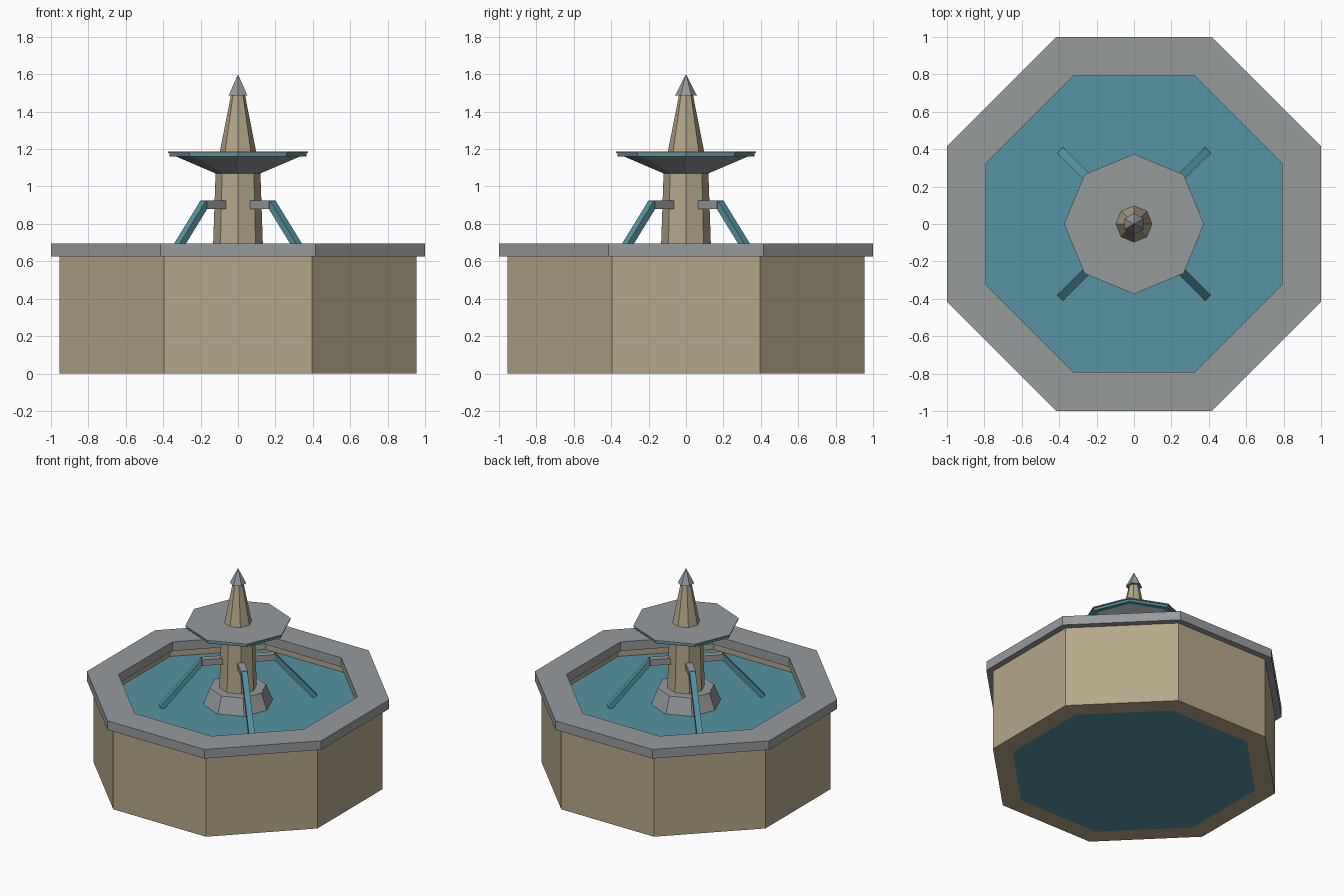
import bpy
import bmesh
from math import pi, cos, sin, atan2, hypot
from mathutils import Matrix, Vector

cube = bpy.data.objects.get("Cube")
if cube:
    bpy.data.objects.remove(cube, do_unlink=True)


def material(name, colour):
    m = bpy.data.materials.new(name)
    m.use_nodes = True
    m.diffuse_color = (*colour, 1)
    m.node_tree.nodes["Principled BSDF"].inputs["Base Color"].default_value = (*colour, 1)
    return m


SAND = material("sandstone", (0.46, 0.385, 0.25))
GREY = material("grey stone", (0.31, 0.325, 0.335))
WATER = material("water blue", (0.09, 0.29, 0.36))

FLAT = pi / 8                # turns an octagon so its flats face the axes
CORNER = 1 / cos(FLAT)       # octagon flat distance to corner radius


def finish(name, bm, mat):
    bmesh.ops.recalc_face_normals(bm, faces=bm.faces)
    mesh = bpy.data.meshes.new(name)
    bm.to_mesh(mesh)
    bm.free()
    mesh.materials.append(mat)
    obj = bpy.data.objects.new(name, mesh)
    bpy.context.collection.objects.link(obj)
    return obj


def frustum(name, mat, r1, r2, z1, z2, sides=8, turn=0.0):
    """Tapered solid prism between two heights."""
    bm = bmesh.new()
    place = Matrix.Translation((0, 0, (z1 + z2) / 2)) @ Matrix.Rotation(turn, 4, 'Z')
    bmesh.ops.create_cone(bm, cap_ends=True, segments=sides, radius1=r1,
                          radius2=r2, depth=z2 - z1, matrix=place)
    return finish(name, bm, mat)


def ring(name, mat, inner, outer, z1, z2):
    """Octagonal ring, sized by its flat distances."""
    bm = bmesh.new()
    section = [(inner, z1), (outer, z1), (outer, z2), (inner, z2)]
    loops = []
    for i in range(8):
        a = FLAT + i * pi / 4
        loops.append([bm.verts.new((r * CORNER * cos(a), r * CORNER * sin(a), z))
                      for r, z in section])
    for i in range(8):
        a, b = loops[i], loops[(i + 1) % 8]
        for j in range(4):
            k = (j + 1) % 4
            bm.faces.new((a[j], b[j], b[k], a[k]))
    return finish(name, bm, mat)


def bar(name, mat, start, end, width, height, angle):
    """Box from (radius, z) to (radius, z) in the vertical plane at an angle."""
    dr, dz = end[0] - start[0], end[1] - start[1]
    mid = Vector(((start[0] + end[0]) / 2, 0, (start[1] + end[1]) / 2))
    place = (Matrix.Rotation(angle, 4, 'Z') @ Matrix.Translation(mid)
             @ Matrix.Rotation(-atan2(dz, dr), 4, 'Y')
             @ Matrix.Diagonal((hypot(dr, dz), width, height, 1)))
    bm = bmesh.new()
    bmesh.ops.create_cube(bm, size=1, matrix=place)
    return finish(name, bm, mat)


# Lower basin
ring("basin_wall", SAND, 0.82, 0.955, 0, 0.625)
ring("basin_rim", GREY, 0.79, 1.0, 0.625, 0.695)
frustum("basin_water", WATER, 0.82 * CORNER, 0.82 * CORNER, 0, 0.57, turn=FLAT)

# Central column
frustum("pedestal", GREY, 0.25, 0.2, 0.56, 0.69)
frustum("column", SAND, 0.133, 0.12, 0.69, 1.07)

# Upper bowl
frustum("upper_bowl", GREY, 0.12, 0.33, 1.07, 1.16)
frustum("upper_water", WATER, 0.365, 0.365, 1.16, 1.178)
frustum("upper_bowl_lid", GREY, 0.374, 0.374, 1.178, 1.186)

# Spire and finial
frustum("spire", SAND, 0.097, 0.038, 1.186, 1.487)
frustum("finial", GREY, 0.058, 0, 1.487, 1.6, sides=6)

# Four spouts with falling water on the diagonals
for i, corner in enumerate(("back_left", "back_right", "front_right", "front_left")):
    angle = pi / 4 + i * pi / 2
    bar(corner + "_spout", GREY, (0.115, 0.902), (0.258, 0.902), 0.05, 0.046, angle)
    bar(corner + "_stream", WATER, (0.25, 0.912), (0.545, 0.572), 0.042, 0.036, angle)
